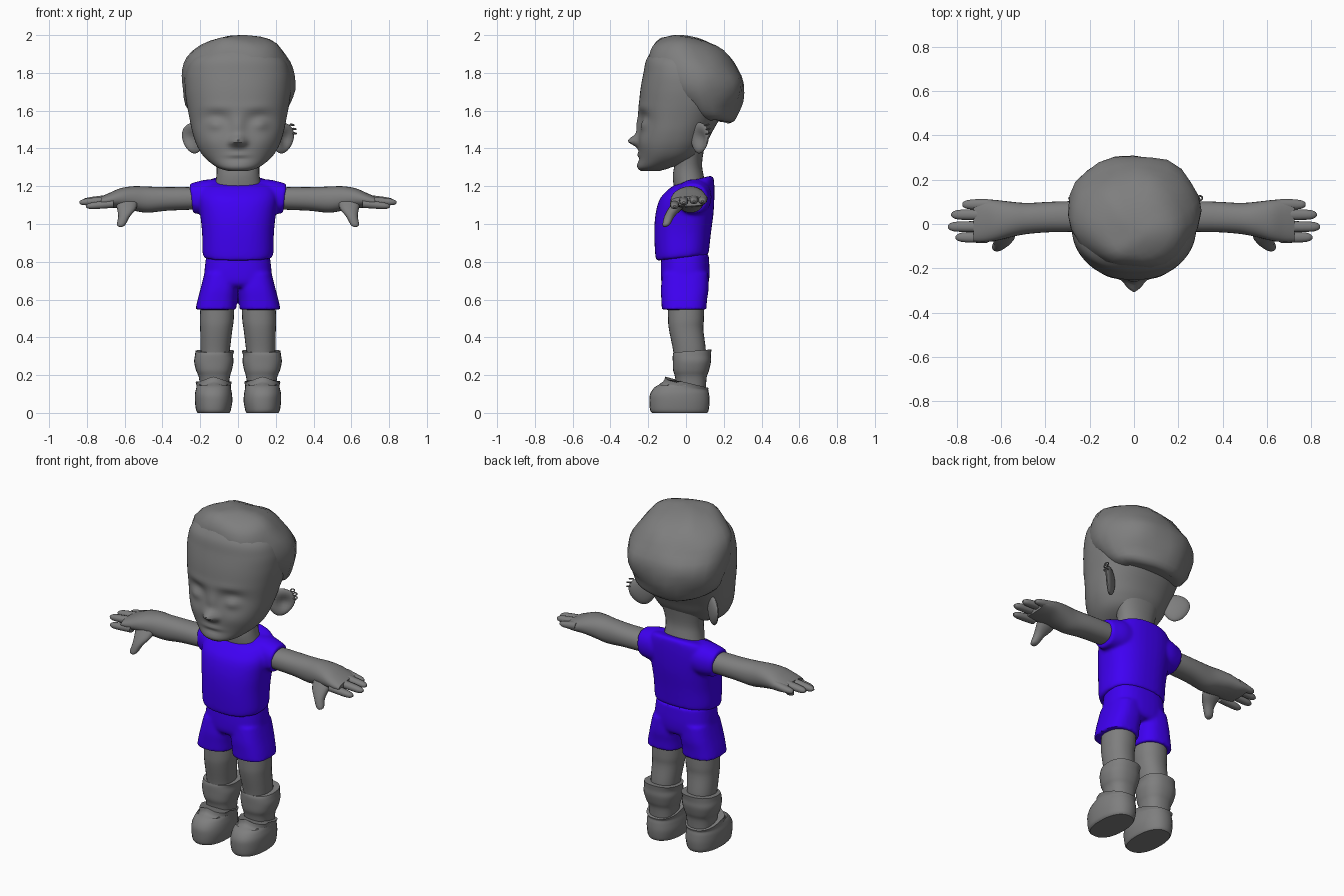
import bpy, bmesh, math
from mathutils import Vector, Matrix, noise

blue = bpy.data.materials.new("blue_cloth")
blue.diffuse_color = (0.05, 0.0, 0.9, 1)
grey = bpy.data.materials.new("dark_grey")
grey.diffuse_color = (0.21, 0.21, 0.21, 1)


def finish(bm, name, mat=grey):
    bmesh.ops.recalc_face_normals(bm, faces=bm.faces)
    me = bpy.data.meshes.new(name)
    bm.to_mesh(me)
    bm.free()
    ob = bpy.data.objects.new(name, me)
    bpy.context.collection.objects.link(ob)
    me.materials.append(mat)
    return ob


def spline(rows, steps):
    """Catmull-Rom interpolation through the given rows."""
    rows = [tuple(r) + (0,) * (6 - len(r)) for r in rows]
    out = []
    for i in range(len(rows) - 1):
        p0, p1, p2, p3 = rows[max(i - 1, 0)], rows[i], rows[i + 1], rows[min(i + 2, len(rows) - 1)]
        for k in range(steps):
            t = k / steps
            out.append([0.5 * (2 * b + (c - a) * t + (2 * a - 5 * b + 4 * c - d) * t * t
                        + (3 * b - a - 3 * c + d) * t ** 3) for a, b, c, d in zip(p0, p1, p2, p3)])
    return out + [list(rows[-1])]


def loft(name, rows, axis='z', s=1, n=28, steps=4, power=2.2, mat=grey, warp=None):
    """Rows are (t, u0, u1, v0, v1, tilt): u,v = x,y along z, or y,z along x."""
    bm = bmesh.new()
    rings = []
    for t, u0, u1, v0, v1, tilt in spline(rows, steps):
        ring = []
        for k in range(n):
            a = 2 * math.pi * k / n
            c, d = math.cos(a), math.sin(a)
            u = (u0 + u1) / 2 + (u1 - u0) / 2 * math.copysign(abs(c) ** (2 / power), c)
            dv = (v1 - v0) / 2 * math.copysign(abs(d) ** (2 / power), d)
            v = (v0 + v1) / 2 + dv
            w = t + tilt * dv
            p = Vector((u, v, w) if axis == 'z' else (w, u, v))
            if warp:
                p = warp(p)
            p.x *= s
            ring.append(bm.verts.new(p))
        rings.append(ring)
    for a, b in zip(rings, rings[1:]):
        for k in range(n):
            bm.faces.new((a[k], a[(k + 1) % n], b[(k + 1) % n], b[k]))
    bm.faces.new(rings[0])
    bm.faces.new(rings[-1])
    return finish(bm, name, mat)


def fuse(obs, name):
    """Join garment pieces into one softly blended surface."""
    bpy.ops.object.select_all(action='DESELECT')
    for o in obs:
        o.select_set(True)
    bpy.context.view_layer.objects.active = obs[0]
    bpy.ops.object.join()
    ob = bpy.context.object
    ob.name = name
    m = ob.modifiers.new("blend", 'REMESH')
    m.mode, m.voxel_size = 'VOXEL', .009
    m = ob.modifiers.new("soften", 'SMOOTH')
    m.factor, m.iterations = .5, 8
    bpy.ops.object.modifier_apply(modifier="blend")
    bpy.ops.object.modifier_apply(modifier="soften")


# Face features as soft bumps: x, z, x radius, z radius, push along y
bumps = [(0, 1.44, .036, .028, -.055), (0, 1.52, .034, .06, -.016), (0, 1.365, .055, .012, -.008),
         (0, 1.345, .05, .01, .005), (0, 1.305, .07, .025, -.008)]
for s in (1, -1):
    bumps += [(s * .115, 1.545, .07, .05, .03), (s * .12, 1.53, .045, .032, -.03),
              (s * .1, 1.615, .08, .025, -.006), (s * .033, 1.43, .018, .016, -.012),
              (s * .13, 1.43, .07, .05, -.008)]


def sculpt(p):
    if p.y < -.06:
        p.y += sum(a * math.exp(-((p.x - x) / rx) ** 2 - ((p.z - z) / rz) ** 2)
                   for x, z, rx, rz, a in bumps)
    return p


# Head
loft("head", [(1.28, -.05, .05, -.235, -.14), (1.30, -.11, .11, -.25, -.07),
              (1.35, -.175, .175, -.25, .05), (1.41, -.215, .215, -.25, .1),
              (1.48, -.24, .24, -.25, .135), (1.56, -.257, .257, -.25, .18),
              (1.64, -.272, .272, -.248, .22), (1.72, -.281, .281, -.24, .23),
              (1.80, -.276, .276, -.225, .2), (1.87, -.245, .245, -.21, .15),
              (1.93, -.16, .16, -.17, .08)], n=112, steps=6, power=2.25, warp=sculpt)


# Hair: lumpy shell that grows out of the head sides and overhangs the nape
def lumpy(p):
    return p + noise.noise_vector(p * 7) * .018


loft("hair", [(1.545, -.17, .17, .03, .235, -.15), (1.565, -.215, .215, -.02, .262, -.15),
              (1.61, -.25, .25, -.1, .283, -.1), (1.67, -.28, .28, -.16, .302, -.06),
              (1.75, -.303, .303, -.2, .31), (1.82, -.296, .296, -.205, .275),
              (1.885, -.263, .263, -.2, .235), (1.945, -.2, .2, -.185, .16),
              (1.985, -.11, .11, -.14, .08), (1.998, -.03, .03, -.07, 0)],
     n=24, steps=2, power=2.1, warp=lumpy)

# Neck
loft("neck", [(1.17, -.13, .13, -.06, .11), (1.25, -.115, .115, -.07, .095),
              (1.32, -.115, .115, -.06, .085), (1.42, -.14, .14, -.05, .1)])

# Ears: flattened cups swept backward
for s in (1, -1):
    bm = bmesh.new()
    bmesh.ops.create_uvsphere(bm, u_segments=24, v_segments=16, radius=1)
    for v in bm.verts:
        x, y, z = v.co
        if y < 0:
            y += 1.3 * math.exp(-((x - .2) ** 2 + z * z) / .3)
        x *= 1 + .2 * z
        v.co = (x * .076, y * .024, z * .082)
    bm.transform(Matrix.Translation((.234, .072, 1.455)) @ Matrix.Rotation(math.radians(36), 4, 'Z')
                 @ Matrix.Rotation(math.radians(8), 4, 'Y'))
    if s < 0:
        bm.transform(Matrix.Diagonal((-1, 1, 1, 1)))
    finish(bm, "ear")

# Small rings on one ear
for x, y, z in ((.286, .11, 1.525), (.297, .116, 1.503), (.298, .117, 1.48)):
    bpy.ops.mesh.primitive_torus_add(location=(x, y, z), rotation=(.3, 0, .5),
                                     major_radius=.011, minor_radius=.0035,
                                     major_segments=12, minor_segments=6)
    bpy.context.object.name = "ear_ring"
    bpy.context.object.data.materials.append(grey)

# Shirt body
shirt = [loft("shirt", [(.822, -.18, .18, -.157, .12, .12), (.85, -.188, .188, -.163, .122, .08),
                        (.95, -.19, .19, -.168, .132), (1.05, -.2, .2, -.162, .145),
                        (1.13, -.21, .21, -.14, .15), (1.19, -.2, .2, -.1, .15, .1),
                        (1.224, -.165, .165, -.07, .145, .22), (1.232, -.112, .112, -.05, .127, .26)],
              n=40, power=2.4, mat=blue)]

# Shorts seat
shorts = [loft("seat", [(.665, -.14, .14, -.11, .105), (.69, -.175, .175, -.13, .12),
                        (.75, -.178, .178, -.134, .125), (.84, -.167, .167, -.13, .12)],
               n=36, power=2.5, mat=blue)]


# Shoe tongue peak
def tongue(p):
    if p.z > .15 and p.y < -.03:
        p.z += .016 * math.exp(-((p.x - .13) / .035) ** 2) - .012
    return p


for s in (1, -1):
    # Sleeve and shorts leg
    shirt.append(loft("sleeve", [(.08, -.05, .13, 1.05, 1.235), (.16, -.05, .135, 1.05, 1.236),
                                 (.22, -.045, .122, 1.054, 1.224), (.248, -.042, .113, 1.056, 1.212, .12)],
                      axis='x', s=s, mat=blue))
    shorts.append(loft("shorts_leg", [(.546, .008, .226, -.128, .108), (.6, .006, .214, -.131, .112),
                                      (.66, .0, .198, -.133, .12), (.74, .0, .178, -.125, .118)],
                       s=s, power=2.6, mat=blue))
    # Arm and palm
    loft("arm", [(.15, -.03, .1, 1.08, 1.19), (.27, -.035, .103, 1.075, 1.195),
                 (.38, -.037, .1, 1.07, 1.195), (.48, -.045, .095, 1.06, 1.198),
                 (.55, -.058, .1, 1.07, 1.2), (.62, -.075, .108, 1.082, 1.19),
                 (.68, -.082, .112, 1.088, 1.165), (.725, -.078, .108, 1.095, 1.145)],
         axis='x', s=s)
    # Fingers
    for y, z, tip in ((-.06, 1.095, .805), (-.012, 1.115, .84), (.042, 1.122, .825), (.088, 1.122, .775)):
        loft("finger", [(.66, y - .026, y + .026, z - .01, z + .036),
                        (tip - .05, y - .023, y + .023, z - .016, z + .022),
                        (tip - .014, y - .017, y + .017, z - .014, z + .014),
                        (tip, y - .006, y + .006, z - .006, z + .004)], axis='x', s=s, n=14)
    # Thumb
    loft("thumb", [(.985, .612, .628, -.118, -.105), (.997, .596, .641, -.124, -.085),
                   (1.04, .572, .634, -.115, -.06), (1.08, .54, .64, -.095, -.02),
                   (1.12, .53, .65, -.065, .01)], s=s, n=16)
    # Leg
    loft("leg", [(.25, .05, .19, -.06, .1), (.33, .043, .198, -.068, .105),
                 (.44, .03, .2, -.09, .092), (.5, .022, .202, -.095, .095),
                 (.62, .02, .195, -.095, .095)], s=s)
    # Padded sock cuff
    loft("sock", [(.13, .05, .2, -.05, .105), (.19, .043, .208, -.058, .11),
                  (.225, .033, .222, -.068, .122), (.27, .024, .232, -.07, .132),
                  (.305, .026, .228, -.07, .132), (.328, .02, .225, -.066, .135, .08)], s=s, power=2.4)
    # Shoe
    loft("shoe", [(0, .045, .213, -.18, .112), (.015, .038, .222, -.19, .12),
                  (.06, .03, .228, -.194, .125), (.1, .032, .228, -.19, .122),
                  (.128, .037, .222, -.165, .118, -.06), (.143, .038, .22, -.122, .118, -.15),
                  (.16, .034, .224, -.11, .12, -.24)], s=s, power=2.3, warp=tongue)

fuse(shirt, "shirt")
fuse(shorts, "shorts")

# Smooth shading with sharp hems
bpy.ops.object.select_all(action='SELECT')
bpy.context.view_layer.objects.active = bpy.data.objects["head"]
bpy.ops.object.shade_smooth_by_angle(angle=math.radians(40))
